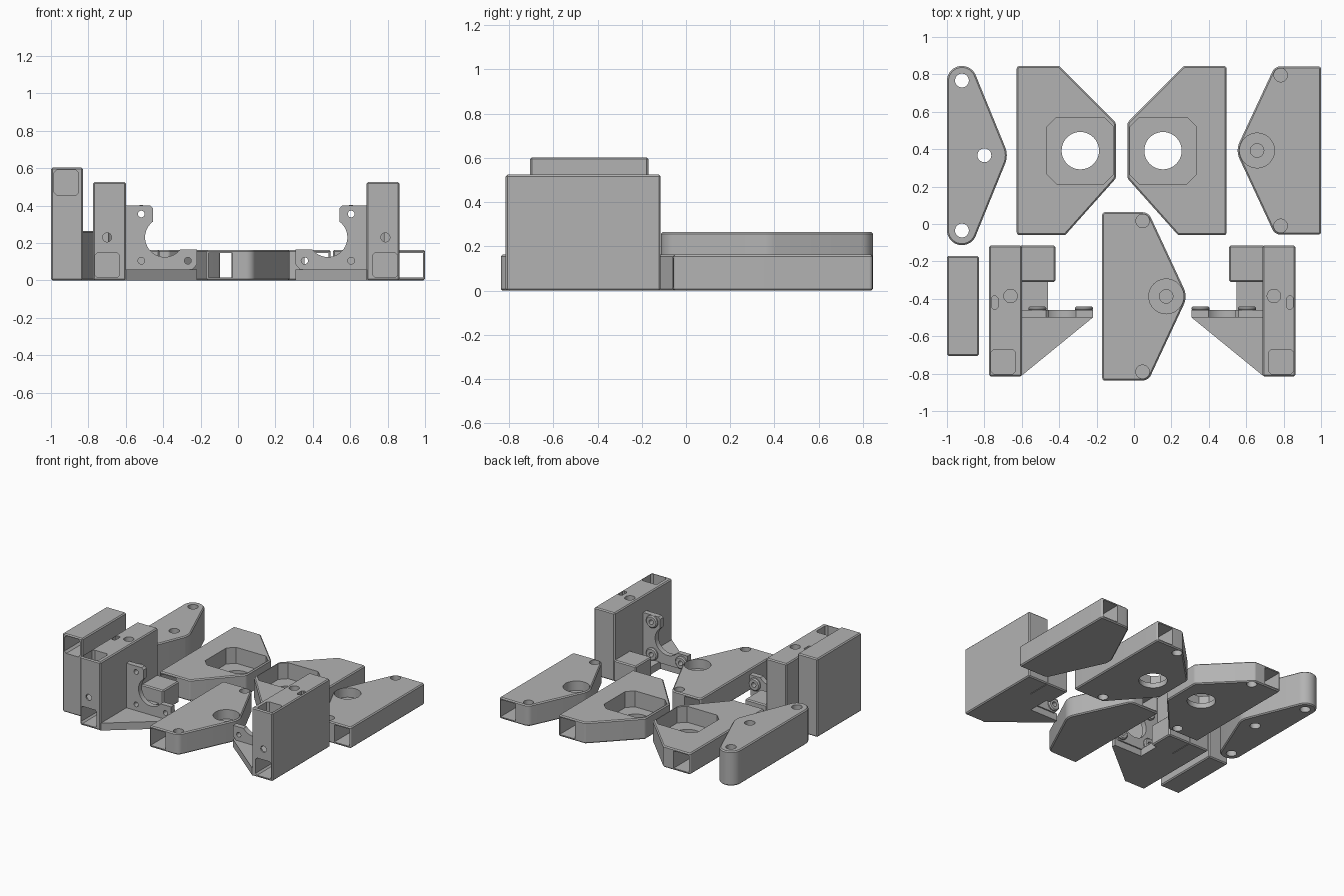
import bpy, bmesh
from math import cos, sin, pi, radians
from mathutils import Vector
from mathutils.geometry import convex_hull_2d

cube = bpy.data.objects.get("Cube")
if cube:
    bpy.data.objects.remove(cube)

grey = bpy.data.materials.new("matte_grey")
grey.use_nodes = True
grey.diffuse_color = (0.45, 0.45, 0.45, 1)
grey.node_tree.nodes["Principled BSDF"].inputs["Base Color"].default_value = grey.diffuse_color


def circle(x, y, r, n=40):
    return [(x + r * cos(2 * pi * i / n), y + r * sin(2 * pi * i / n)) for i in range(n)]


def rect(x0, y0, x1, y1, c=0):
    """Rectangle, with optional corner chamfer."""
    if not c:
        return [(x0, y0), (x1, y0), (x1, y1), (x0, y1)]
    return [(x0 + c, y0), (x1 - c, y0), (x1, y0 + c), (x1, y1 - c),
            (x1 - c, y1), (x0 + c, y1), (x0, y1 - c), (x0, y0 + c)]


def hull(*circles):
    """Outline wrapped around circles given as (x, y, radius)."""
    pts = [Vector(p) for c in circles for p in circle(*c)]
    return [tuple(pts[i]) for i in convex_hull_2d(pts)]


def prism(name, pts, lo, hi, axis="z", bevel=0.0, place=lambda x: x):
    """Extrude a 2D outline along z, or along y for an x-z outline."""
    bm = bmesh.new()

    def at(p, t):
        return (place(p[0]), p[1], t) if axis == "z" else (place(p[0]), t, p[1])
    rings = [[bm.verts.new(at(p, t)) for p in pts] for t in (lo, hi)]
    caps = [bm.faces.new(r) for r in rings]
    n = len(pts)
    for i in range(n):
        j = (i + 1) % n
        bm.faces.new((rings[0][i], rings[0][j], rings[1][j], rings[1][i]))
    bmesh.ops.recalc_face_normals(bm, faces=bm.faces)
    if bevel:
        edges = {e for f in caps for e in f.edges}
        edges |= {e for e in bm.edges if e.calc_face_angle(0) > radians(40)}
        bmesh.ops.bevel(bm, geom=list(edges), offset=bevel, segments=1, affect="EDGES")
    mesh = bpy.data.meshes.new(name)
    bm.to_mesh(mesh)
    bm.free()
    mesh.materials.append(grey)
    ob = bpy.data.objects.new(name, mesh)
    bpy.context.collection.objects.link(ob)
    return ob


def carve(ob, *cutters):
    """Subtract the cutters and discard them."""
    for c in cutters:
        c.hide_render = True
        m = ob.modifiers.new("cut", "BOOLEAN")
        m.operation, m.solver, m.object = "DIFFERENCE", "EXACT", c
    dg = bpy.context.evaluated_depsgraph_get()
    dg.update()
    mesh = bpy.data.meshes.new_from_object(ob.evaluated_get(dg))
    ob.modifiers.clear()
    ob.data = mesh
    for c in cutters:
        bpy.data.objects.remove(c)


def hole(x, y, r, lo, hi, axis="z", place=lambda x: x):
    return prism("cutter", circle(x, y, r), lo, hi, axis, place=place)


H = 0.163       # arm plate height
E = 0.008       # edge chamfer


# Tall link plate with three through holes
link = prism("link_plate", hull((-0.92, 0.765, 0.08), (-0.92, -0.033, 0.08),
                                (-0.80, 0.367, 0.12)), 0, 0.265, bevel=E)
carve(link, *[hole(x, y, 0.037, -1, 1)
              for x, y in ((-0.92, 0.767), (-0.92, -0.035), (-0.80, 0.367))])


# Socket arms: deep octagonal pocket, round window, square tube channel
def socket_arm(name, edge, s):
    def place(d):
        return edge + s * d
    pts = hull((0.015, 0.83, 0.015), (0.22, 0.825, 0.02), (0.5, 0.53, 0.03),
               (0.5, 0.255, 0.03), (0.25, -0.04, 0.02), (0.015, -0.045, 0.015))
    arm = prism(name, pts, 0, H, bevel=E, place=place)
    cuts = [prism("cutter", rect(0.162, 0.215, 0.517, 0.57, 0.05), 0.04, 1, place=place),
            prism("cutter", rect(0.012, 0.015, 0.14, 0.147), -1, 1, "y", place=place),
            hole(0.34, 0.392, 0.1, -1, 1, place=place)]
    cuts += [hole(0.22, y, 0.036, -1, 0.12, place=place) for y in (-0.01, 0.797)]
    carve(arm, *cuts)


socket_arm("left_socket_arm", 0.495, -1)
socket_arm("right_socket_arm", -0.627, 1)


# Pivot arms: stepped round recess, two blind holes, square tube channel
def pivot_arm(name, edge, s, cy):
    def place(d):
        return edge + s * d
    pts = hull((0.015, cy + 0.435, 0.015), (0.215, cy + 0.4, 0.05), (0.342, cy, 0.104),
               (0.215, cy - 0.4, 0.05), (0.015, cy - 0.435, 0.015))
    arm = prism(name, pts, 0, H, bevel=E, place=place)
    cuts = [hole(0.342, cy, 0.093, 0.09, 1, place=place),
            hole(0.342, cy, 0.036, 0.03, 1, place=place),
            prism("cutter", rect(0.012, 0.015, 0.14, 0.147), -2, 2, "y", place=place)]
    cuts += [hole(0.216, cy + d, 0.036, 0.04, 1, place=place) for d in (-0.403, 0.403)]
    carve(arm, *cuts)


pivot_arm("left_pivot_arm", 1.0, -1, 0.393)
pivot_arm("middle_pivot_arm", -0.17, 1, -0.387)

# Tall upright block with a square pocket in its front
block = prism("upright_block", rect(-1, -0.705, -0.83, -0.17), 0, 0.603, bevel=E)
carve(block, prism("cutter", rect(-0.983, 0.455, -0.852, 0.59, 0.015), -1, -0.23, "y"))


# Mirrored motor brackets
def bracket(side, place):
    # Tower with tube pockets, screw holes and nut slot
    tower = prism(side + "_bracket_tower", rect(-0.775, -0.815, -0.6, -0.115), 0, 0.525,
                  bevel=E, place=place)
    carve(tower,
          prism("cutter", rect(-0.765, -0.803, -0.633, -0.67, 0.015), 0.2, 1, place=place),
          prism("cutter", rect(-0.765, 0.015, -0.633, 0.147, 0.012), -1, -0.3, "y", place=place),
          prism("cutter", rect(-0.763, -0.455, -0.728, -0.385, 0.01), 0.35, 1, place=place),
          hole(-0.66, -0.385, 0.036, 0.2, 1, place=place),
          hole(-0.70, 0.23, 0.024, -1, -0.4, "y", place=place))

    # Triangular base, low rear box and the strip joining them
    prism(side + "_bracket_base", [(-0.61, -0.81), (-0.6, -0.81), (-0.22, -0.5),
                                   (-0.22, -0.47), (-0.61, -0.47)], 0, 0.057, place=place)
    prism(side + "_rear_box", rect(-0.61, -0.31, -0.42, -0.115), 0, H, bevel=E, place=place)
    prism(side + "_base_strip", rect(-0.61, -0.475, -0.46, -0.3), 0, 0.057, place=place)

    # L-shaped motor face with a round cutout and screw holes
    face = prism(side + "_motor_face",
                 [(-0.61, 0.05), (-0.25, 0.05), (-0.22, 0.085), (-0.22, 0.165), (-0.455, 0.165),
                  (-0.455, 0.385), (-0.47, 0.4), (-0.61, 0.4)], -0.5, -0.46, "y", place=place)
    screws = ((-0.517, 0.355), (-0.517, 0.105), (-0.268, 0.105))
    carve(face, hole(-0.392, 0.23, 0.105, -1, 0, "y", place),
          *[hole(x, z, 0.018, -1, 0, "y", place) for x, z in screws])

    # Screw bosses behind the motor face
    for i, (x, z) in enumerate(screws):
        boss = prism(side + "_screw_boss_" + str(i + 1), circle(x, z, 0.048),
                     -0.465, -0.44, "y", E, place)
        carve(boss, hole(x, z, 0.018, -1, 0, "y", place))


bracket("right", lambda x: x)
bracket("left", lambda x: 0.088 - x)

# Smooth round walls, keep hard edges
bpy.ops.object.select_all(action="DESELECT")
for ob in bpy.context.collection.objects:
    if ob.type == "MESH":
        ob.select_set(True)
        bpy.context.view_layer.objects.active = ob
bpy.ops.object.shade_smooth_by_angle(angle=radians(30))
